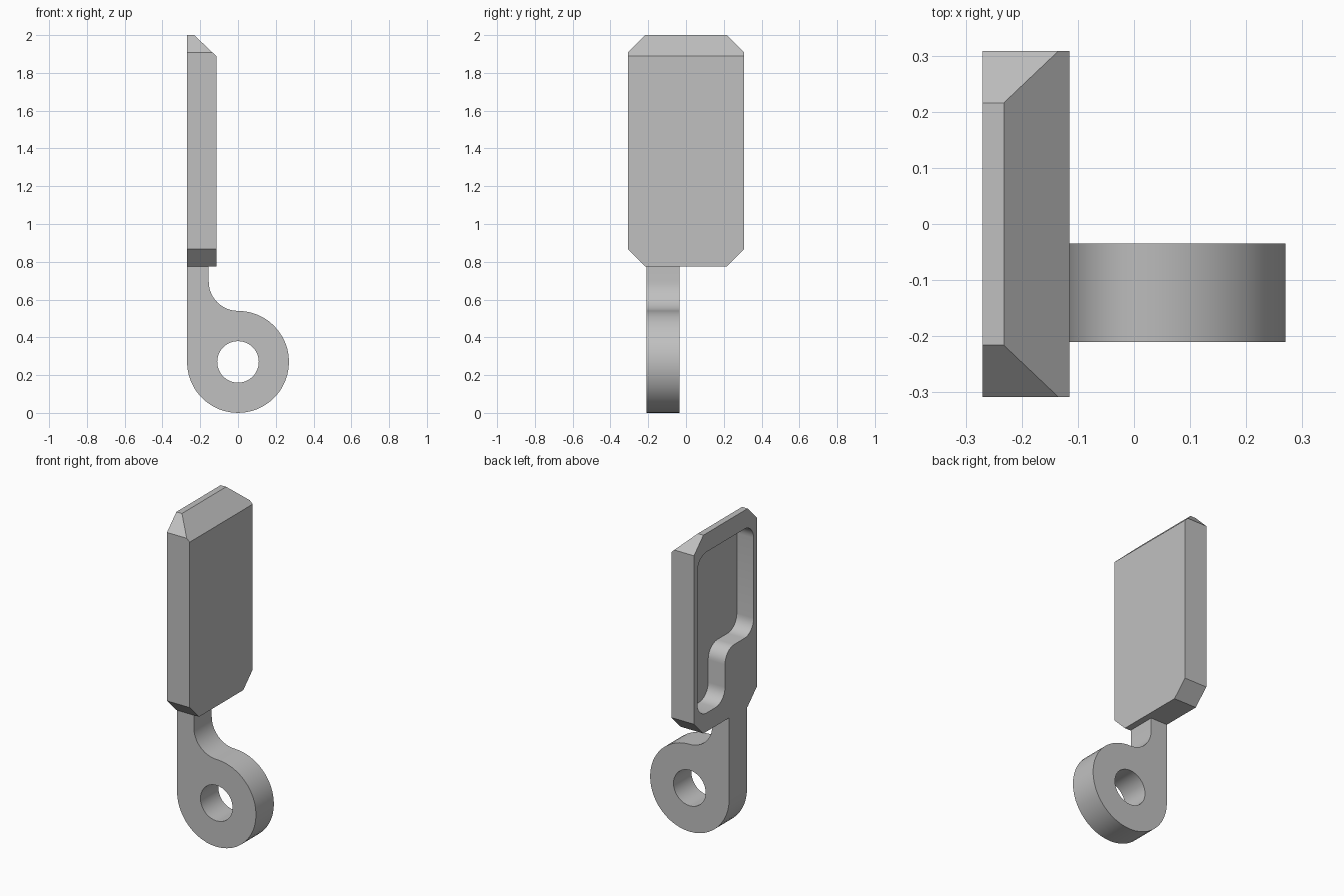
import bpy, bmesh
from math import cos, sin, radians
from mathutils import Vector

cube = bpy.data.objects.get("Cube")
if cube:
    bpy.data.objects.remove(cube, do_unlink=True)

grey = bpy.data.materials.new("plain grey")
grey.use_nodes = True
grey.diffuse_color = (0.53, 0.53, 0.53, 1)
grey.node_tree.nodes["Principled BSDF"].inputs["Base Color"].default_value = (0.53, 0.53, 0.53, 1)


def arc(cx, cz, r, start, end, steps):
    angles = [radians(start + (end - start) * i / steps) for i in range(steps + 1)]
    return [(cx + r * cos(a), cz + r * sin(a)) for a in angles]


def rounded(corners, r, steps=8):
    """Round every right-angled corner of an outline, inner or outer."""
    points = []
    for i, corner in enumerate(corners):
        p = Vector(corner)
        u = (Vector(corners[i - 1]) - p).normalized()
        v = (Vector(corners[(i + 1) % len(corners)]) - p).normalized()
        for k in range(steps + 1):
            t = radians(90 * k / steps)
            points.append(tuple(p + r * (u + v) - r * (cos(t) * v + sin(t) * u)))
    return points


def prism(name, outline, axis, low, high):
    """Extrude an outline (horizontal, z) along x or y."""
    place = (lambda p, d: (d, p[0], p[1])) if axis == "x" else (lambda p, d: (p[0], d, p[1]))
    bm = bmesh.new()
    face = bm.faces.new([bm.verts.new(place(p, low)) for p in outline])
    new = bmesh.ops.extrude_face_region(bm, geom=[face])["geom"]
    shift = Vector(place((0, 0), high - low))
    bmesh.ops.translate(bm, vec=shift, verts=[g for g in new if isinstance(g, bmesh.types.BMVert)])
    bmesh.ops.recalc_face_normals(bm, faces=bm.faces)
    mesh = bpy.data.meshes.new(name)
    bm.to_mesh(mesh)
    bm.free()
    mesh.materials.append(grey)
    obj = bpy.data.objects.new(name, mesh)
    bpy.context.collection.objects.link(obj)
    return obj


def activate(obj):
    bpy.ops.object.select_all(action="DESELECT")
    obj.select_set(True)
    bpy.context.view_layer.objects.active = obj


def cut(obj, cutter):
    cutter.hide_render = True
    mod = obj.modifiers.new("cut", "BOOLEAN")
    mod.operation = "DIFFERENCE"
    mod.solver = "EXACT"
    mod.object = cutter
    activate(obj)
    bpy.ops.object.modifier_apply(modifier=mod.name)
    bpy.data.objects.remove(cutter, do_unlink=True)


BACK, FRONT = -0.27, -0.115     # plate faces along x
FLOOR = -0.155                  # pocket floor and neck face
BASE, TOP = 0.775, 2.0          # plate ends along z
HALF, BEVEL = 0.308, 0.092

# Plate with four clipped corners
right_side = [(HALF - BEVEL, BASE), (HALF, BASE + BEVEL), (HALF, TOP - BEVEL), (HALF - BEVEL, TOP)]
left_side = [(-y, z) for y, z in reversed(right_side)]
plate = prism("plate", right_side + left_side, "x", BACK, FRONT)

# Sloped edge along the top of the plate
slope = [(-0.232, TOP), (-0.232, TOP + 0.1), (0, TOP + 0.1), (0, 1.889 - 0.109), (FRONT, 1.889)]
cut(plate, prism("slope_cutter", slope, "y", -0.5, 0.5))

# L-shaped pocket with rounded corners
pocket = [(0.275, 0.89), (0.275, 1.885), (-0.275, 1.885), (-0.275, 1.21), (0.005, 1.21), (0.005, 0.89)]
cut(plate, prism("pocket_cutter", rounded(pocket, 0.09), "x", BACK - 0.1, FLOOR))

# Hinge lug: straight neck, fillet and round eye
R = 0.27
lug_outline = ([(BACK, BASE), (FLOOR, BASE)]
               + arc(0, 2 * R - FLOOR, -FLOOR, 180, 270, 12)
               + arc(0, R, R, 90, -180, 36)[1:])
lug = prism("hinge_lug", lug_outline, "y", -0.21, -0.035)
cut(lug, prism("hole_cutter", arc(0, R, 0.11, 0, 360, 36)[:-1], "y", -0.5, 0.5))

for part in (plate, lug):
    activate(part)
    bpy.ops.object.shade_smooth_by_angle(angle=radians(30))
